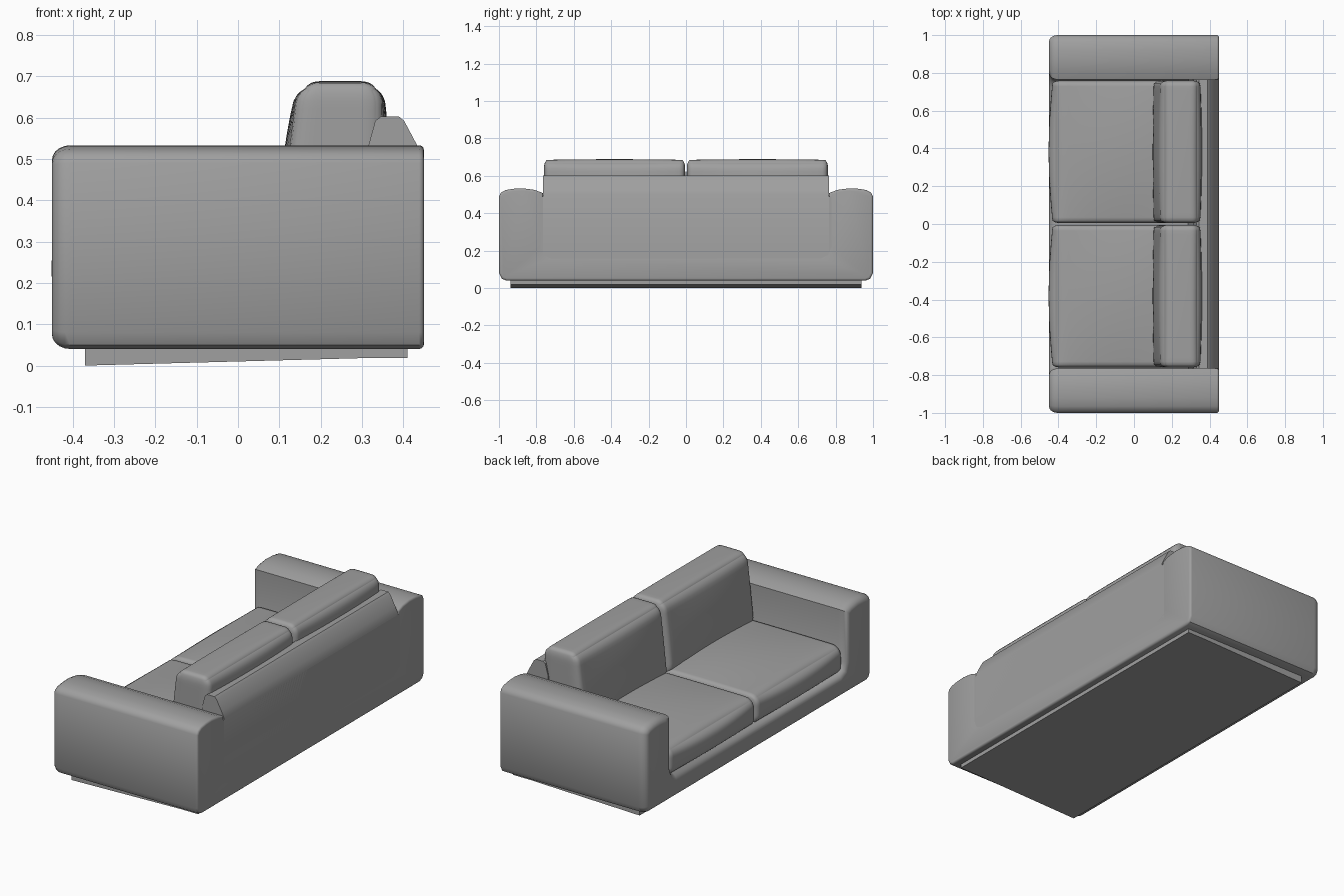
import bpy, bmesh, math
from mathutils import Vector

if "Cube" in bpy.data.objects:
    bpy.data.objects.remove(bpy.data.objects["Cube"])

GREY = (0.35, 0.35, 0.35, 1)
fabric = bpy.data.materials.new("grey_fabric")
fabric.use_nodes = True
fabric.diffuse_color = GREY
fabric.node_tree.nodes["Principled BSDF"].inputs["Base Color"].default_value = GREY


def finish(bm, name, angle=35):
    bmesh.ops.recalc_face_normals(bm, faces=bm.faces)
    mesh = bpy.data.meshes.new(name)
    bm.to_mesh(mesh)
    bm.free()
    mesh.materials.append(fabric)
    obj = bpy.data.objects.new(name, mesh)
    bpy.context.collection.objects.link(obj)
    bpy.ops.object.select_all(action="DESELECT")
    obj.select_set(True)
    bpy.context.view_layer.objects.active = obj
    bpy.ops.object.shade_smooth_by_angle(angle=math.radians(angle))
    return obj


def inset(points, d):
    """Move a counter-clockwise outline inwards by d with mitred corners."""
    result = []
    for i, p in enumerate(points):
        p = Vector(p)
        a = (p - Vector(points[i - 1])).normalized()
        b = (Vector(points[(i + 1) % len(points)]) - p).normalized()
        na, nb = Vector((-a.y, a.x)), Vector((-b.y, b.x))
        result.append(p + (na + nb) * d / (1 + na.dot(nb)))
    return result


def loft(name, rings, place, angle=35):
    """Skin a list of (outline, position) rings and cap both ends."""
    bm = bmesh.new()
    loops = [[bm.verts.new(place(p, t)) for p in outline] for outline, t in rings]
    n = len(loops[0])
    for low, high in zip(loops, loops[1:]):
        for i in range(n):
            j = (i + 1) % n
            bm.faces.new((low[i], low[j], high[j], high[i]))
    bm.faces.new(loops[0])
    bm.faces.new(loops[-1])
    return finish(bm, name, angle)


def cushion(name, center, half, radius, bulge, lean=0.0, cuts=22):
    """Rounded, swollen box; lean slopes its front face backwards."""
    bm = bmesh.new()
    bmesh.ops.create_cube(bm, size=2)
    bmesh.ops.subdivide_edges(bm, edges=bm.edges, cuts=cuts, use_grid_fill=True)
    for v in bm.verts:
        u = [math.sin(c * math.pi / 2) for c in v.co]
        p = [u[k] * half[k] for k in range(3)]
        core = [max(radius[k] - half[k], min(half[k] - radius[k], p[k])) for k in range(3)]
        d = Vector([(p[k] - core[k]) / radius[k] for k in range(3)])
        if d.length > 0:
            d.normalize()
        for k in range(3):
            i, j = (k + 1) % 3, (k + 2) % 3
            p[k] = core[k] + d[k] * radius[k]
            p[k] += bulge[k] * u[k] * (1 - u[i] ** 2) * (1 - u[j] ** 2)
        p[0] += lean * (1 - u[0]) / 2 * (1 + u[2]) / 2
        v.co = Vector(p) + Vector(center)
    return finish(bm, name, 60)


# Frame: both domed arms and the low front rail as one U-shaped outline
half_outline = [(0.96, 0.04), (0.985, 0.05), (1, 0.08), (1, 0.49), (0.99, 0.51),
                (0.965, 0.524), (0.92, 0.531), (0.87, 0.533), (0.81, 0.525),
                (0.765, 0.508), (0.765, 0.22), (0.75, 0.185), (0.72, 0.17)]
outline = half_outline + [(-y, z) for y, z in reversed(half_outline)]
rings = []
for step in range(6):
    t = step / 5 * math.pi / 2
    rings.append((inset(outline, 0.035 * (1 - math.sin(t))), -0.45 + 0.045 * (1 - math.cos(t))))
for step in range(4):
    t = step / 3 * math.pi / 2
    rings.append((inset(outline, 0.012 * (1 - math.cos(t))), 0.45 - 0.012 * (1 - math.sin(t))))
loft("frame", rings, lambda p, x: (x, p[0], p[1]), 40)

# Backrest with sloping rear edge, closed down to the rail
back_outline = [(0.28, 0.1), (0.45, 0.1), (0.45, 0.497), (0.435, 0.53), (0.402, 0.592),
                (0.39, 0.602), (0.345, 0.602), (0.332, 0.592), (0.315, 0.53)]
loft("backrest", [(back_outline, -0.765), (back_outline, 0.765)],
     lambda p, y: (p[0], y, p[1]), 30)
panel_outline = [(0.4, 0.06), (0.45, 0.06), (0.45, 0.49), (0.4, 0.49)]
loft("back_panel", [(panel_outline, -0.785), (panel_outline, 0.785)],
     lambda p, y: (p[0], y, p[1]), 30)

# Plinth, deeper at the front than at the back
plinth_outline = [(-0.37, 0), (0.3, 0.018), (0.41, 0.018), (0.41, 0.06), (-0.37, 0.06)]
loft("plinth", [(plinth_outline, -0.937), (plinth_outline, 0.937)],
     lambda p, y: (p[0], y, p[1]), 20)

# Seat and back cushions, one pair per side
for side, label in ((1, "left"), (-1, "right")):
    cushion("seat_cushion_" + label, (-0.055, side * 0.382, 0.235), (0.375, 0.378, 0.08),
            (0.05, 0.015, 0.05), (0.022, 0, 0.025))
    cushion("back_cushion_" + label, (0.225, side * 0.382, 0.485), (0.125, 0.378, 0.2),
            (0.06, 0.02, 0.05), (0.015, 0, 0.004), 0.045)
